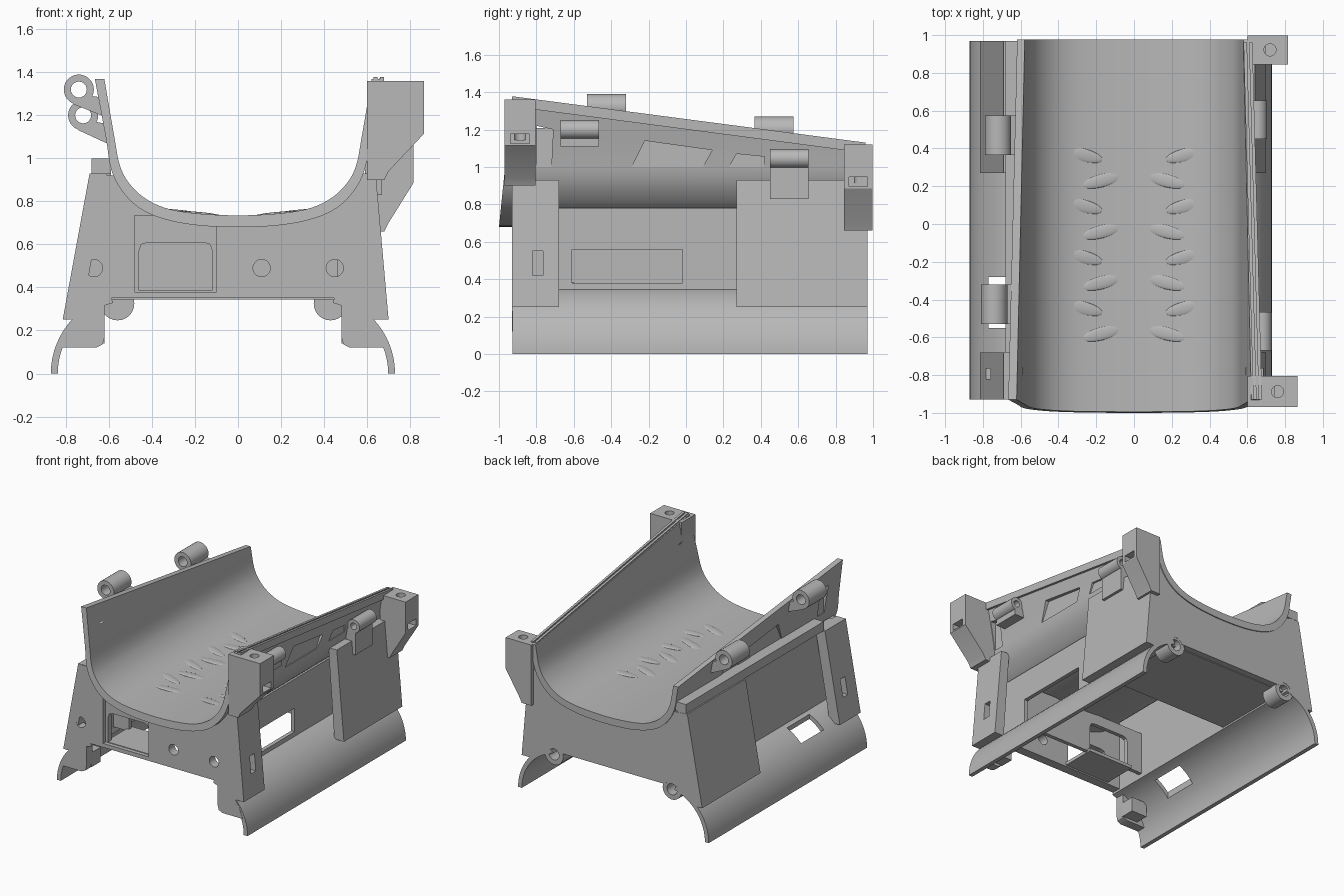
import bpy, bmesh, math
from mathutils import Vector

if "Cube" in bpy.data.objects:
    bpy.data.objects.remove(bpy.data.objects["Cube"], do_unlink=True)

grey = bpy.data.materials.new("plain grey")
grey.use_nodes = True
grey.diffuse_color = (0.48, 0.48, 0.48, 1)
grey.node_tree.nodes["Principled BSDF"].inputs["Base Color"].default_value = (0.48, 0.48, 0.48, 1)


def prism(name, pts, a, b, axis="y"):
    """Extrude a 2D outline along an axis from a to b."""
    place = {"x": lambda p, t: (t, p[0], p[1]),
             "y": lambda p, t: (p[0], t, p[1]),
             "z": lambda p, t: (p[0], p[1], t)}[axis]
    bm = bmesh.new()
    low = [bm.verts.new(place(p, a)) for p in pts]
    high = [bm.verts.new(place(p, b)) for p in pts]
    n = len(pts)
    bm.faces.new(low)
    bm.faces.new(high)
    for i in range(n):
        j = (i + 1) % n
        bm.faces.new((low[i], low[j], high[j], high[i]))
    bmesh.ops.recalc_face_normals(bm, faces=bm.faces)
    mesh = bpy.data.meshes.new(name)
    bm.to_mesh(mesh)
    bm.free()
    mesh.materials.append(grey)
    obj = bpy.data.objects.new(name, mesh)
    bpy.context.collection.objects.link(obj)
    return obj


def rect(a0, a1, b0, b1):
    return [(a0, b0), (a1, b0), (a1, b1), (a0, b1)]


def box(name, x, y, z):
    return prism(name, rect(*x, *z), *y)


def arc(cx, cz, r, a0, a1, n=14):
    angles = [math.radians(a0 + (a1 - a0) * i / n) for i in range(n + 1)]
    return [(cx + r * math.cos(a), cz + r * math.sin(a)) for a in angles]


def circle(cx, cy, r):
    return arc(cx, cy, r, 0, 360, 28)[:-1]


def cut(obj, *cutters):
    """Subtract the cutters for good, then discard them."""
    for c in cutters:
        mod = obj.modifiers.new("cut", "BOOLEAN")
        mod.operation, mod.solver, mod.object = "DIFFERENCE", "EXACT", c
    bpy.context.view_layer.update()
    deps = bpy.context.evaluated_depsgraph_get()
    mesh = bpy.data.meshes.new_from_object(obj.evaluated_get(deps))
    obj.modifiers.clear()
    obj.data = mesh
    for c in cutters:
        bpy.data.objects.remove(c, do_unlink=True)
    return obj


def smooth_half(pts, steps=4):
    """Catmull-Rom curve through the points of half a section."""
    p = [Vector((-pts[1][0], pts[1][1]))] + [Vector(q) for q in pts]
    p.append(p[-1] * 2 - p[-2])
    out = []
    for i in range(1, len(p) - 2):
        a, b, c, d = p[i - 1:i + 3]
        for s in range(steps):
            t = s / steps
            out.append(0.5 * (2 * b + (c - a) * t + (2 * a - 5 * b + 4 * c - d) * t ** 2
                              + (3 * b - a - 3 * c + d) * t ** 3))
    return [(q.x, q.y) for q in out] + [pts[-1]]


def mirrored(half):
    return [(-x, z) for x, z in reversed(half[1:])] + half


# Cradle: U section, cut by the sloping rim and the leaning front edge
inner = smooth_half([(0, .735), (.2, .745), (.34, .77), (.44, .82), (.51, .89), (.55, .97), (.575, 1.1), (.63, 1.42)])
outer = smooth_half([(0, .68), (.2, .69), (.35, .72), (.46, .77), (.54, .85), (.59, .95), (.615, 1.1), (.675, 1.42)])
cradle = prism("cradle", mirrored(outer) + mirrored(inner)[::-1], -1.05, .978)
cutters = [prism("rim_cut", [(-1.2, 1.405), (1.2, 1.09), (1.2, 2), (-1.2, 2)], -1, 1, "x"),
           prism("front_cut", [(-1.2, .5), (-1.018, .5), (-.93, 1.37), (-.93, 2), (-1.2, 2)], -1, 1, "x")]
panels = [[(-.29, 1.0), (.09, 1.0), (.14, 1.09), (-.22, 1.14)],
          [(.23, 1.0), (.42, 1.0), (.42, 1.055), (.27, 1.07)],
          [(-.8, 1.0), (-.72, 1.0), (-.71, 1.2), (-.8, 1.22)]]
for p in panels:
    for s in (-1, 1):
        cutters.append(prism("panel_cut", p, s * .594, s * .8, "x"))
cut(cradle, *cutters)


def rail(name, x0, x1, w, h):
    """Bar along the sloping rim, narrowing with the wall."""
    obj = box(name, (-w / 2, w / 2), (-.93, .96), (-h, 0))
    for v in obj.data.vertices:
        front = v.co.y < 0
        v.co.x += x0 if front else x1
        v.co.z += 1.378 if front else 1.13
    return obj


rail("outer_rim_rail", .669, .618, .018, .055)
rail("inner_rim_rail", .640, .589, .018, .04)

# Shallow creases on the cradle floor
for row in range(8):
    y = -.58 + row * .135
    for s in (-1, 1):
        x = s * (.17 + .1 * (row % 2))
        bpy.ops.mesh.primitive_uv_sphere_add(segments=14, ring_count=8, location=(x, y, .734 + .24 * x * x))
        crease = bpy.context.object
        crease.name = "floor_crease"
        crease.scale = (.11, .035, .009)
        crease.rotation_euler = (0, -s * .1, s * (.25 if row % 2 else -.25))
        crease.data.materials.append(grey)

# End plates, hugging the underside of the cradle
saddle = [p for p in mirrored(outer) if p[1] < .94]
side_r = [(.64, .93), (.70, .25)]
side_l = [(-.815, .25), (-.69, .93)]
feet = [(.63, .25), (.66, .2), (.69, .12), (.52, .12), (.49, .135), (.48, .17), (.48, .32), (.45, .35),
        (-.59, .35), (-.62, .32), (-.62, .17), (-.63, .135), (-.66, .12), (-.83, .12), (-.80, .2), (-.77, .25)]
front = prism("front_plate", saddle + side_r + feet + side_l, -.93, -.86)
arch = [(-.46, .385), (-.12, .385), (-.12, .57), (-.13, .6), (-.16, .61), (-.42, .61), (-.45, .6), (-.46, .57)]
cut(front, prism("recess_cut", rect(-.48, -.1, .38, .735), -1, -.9), prism("arch_cut", arch, -1, -.8),
    *[prism("hole_cut", circle(x, .49, .04), -1, -.8) for x in (-.67, .11, .45)])
box("window_tray", (-.48, -.1), (-.9, -.6), (.36, .385))

under = [(.64, .25), (.55, .31), (.42, .35), (-.56, .35), (-.69, .31), (-.77, .25)]
back = prism("back_plate", saddle + side_r + under + side_l, .91, .97)
lugs = (-.56, .43)
cut(back, *[prism("lug_gap", circle(x, .325, .06), .8, 1.1) for x in lugs])
for x in lugs:
    lug = prism("screw_lug", circle(x, .325, .078), .83, .968)
    cut(lug, prism("screw_cut", circle(x, .325, .042), .85, 1.1))

# Foot blocks behind the front plate
box("foot_right", (-.75, -.62), (-.87, -.76), (.14, .25))
box("foot_left", (.48, .61), (-.87, -.76), (.14, .25))

# Curved skirts along the bottom
for name, cx, a0, a1 in (("skirt_left", .36, 0, 76), ("skirt_right", -.5, 180, 104)):
    skirt = prism(name, arc(cx, 0, .37, a0, a1) + arc(cx, 0, .338, a1, a0), -.928, .97)
    if cx < 0:
        cut(skirt, box("opening_cut", (-.77, -.65), (-.55, -.28), (.1, .5)))

# Sloping side panels
slopes = {"left": [(.64, .93), (.70, .25), (.62, .25), (.57, .93)],
          "right": [(-.69, .93), (-.815, .25), (-.73, .25), (-.61, .93)]}
for side, outline in slopes.items():
    column = prism("front_column_" + side, outline, -.928, -.68)
    cut(column, box("slot_cut", (-1, 1), (-.82, -.765), (.42, .55)))
    prism("rear_panel_" + side, outline, .27, .968)
box("side_ledge", (-.68, -.59), (-.68, .97), (.93, 1.0))

# Inner walls, floor and bulkhead under the cradle
wall = box("inner_wall_left", (.46, .49), (-.87, .92), (.34, .78))
cut(wall, box("wall_cut", (.3, .6), (-.61, -.02), (.38, .56)))
box("inner_wall_right", (-.62, -.59), (-.87, .92), (.34, .93))
box("rear_floor", (-.63, .49), (.27, .92), (.345, .37))
divider = box("arched_divider", (-.6, .47), (-.65, -.62), (.37, .69))
cut(divider, prism("arch_cut", arch, -.8, -.5))


def latch_block(name, y0, y1, top, right, shoulder, bottom, cx):
    """Corner block with a tapered underside, a screw hole and a slot."""
    cy = (y0 + y1) / 2
    outline = [(.6, top), (right, top), (right, shoulder), (.70, bottom + .04), (.68, bottom), (.6, bottom)]
    block = prism(name, outline, y0, y1)
    cut(block, prism("screw_cut", circle(cx, cy, .032), shoulder + .03, top + .1, "z"),
        box("slot_cut", (right - .12, 1), (cy - .05, cy + .05), (shoulder + .01, shoulder + .06)))


latch_block("front_latch_block", -.97, -.805, 1.36, .865, 1.115, .9, .76)
latch_block("back_latch_block", .845, .998, 1.12, .815, .885, .66, .72)

# Hinge barrels on the right wall
for name, y0, y1, cx, cz in (("front_hinge", -.53, -.32, -.74, 1.32), ("back_hinge", .365, .575, -.72, 1.2)):
    barrel = prism(name, circle(cx, cz, .07), y0, y1)
    arm = prism(name + "_arm", [(cx - .065, cz - .02), (cx - .02, cz - .07), (-.61, cz - .13),
                                (-.61, cz - .04), (cx + .06, cz - .03)], y0, y1)
    for part in (barrel, arm):
        cut(part, prism("pin_cut", circle(cx, cz, .037), y0 - .1, y1 + .1))

# Clips on the left wall
for y0, y1, cx, cz, low in ((-.67, -.465, .68, 1.2, 1.11), (.45, .655, .655, 1.045, .83)):
    clip = prism("wall_clip", circle(cx, cz, .05), y0, y1)
    cut(clip, prism("pin_cut", circle(cx, cz, .025), y0 - .1, y1 + .1))
    box("clip_plate", (.59, cx + .015), (y0, y1), (low, cz - .025))

# Smooth the curved parts, keep the edges crisp
bpy.ops.object.select_all(action="DESELECT")
for obj in bpy.context.scene.objects:
    if obj.type == "MESH" and grey.name in obj.data.materials:
        obj.select_set(True)
        bpy.context.view_layer.objects.active = obj
bpy.ops.object.shade_smooth_by_angle(angle=math.radians(30))
